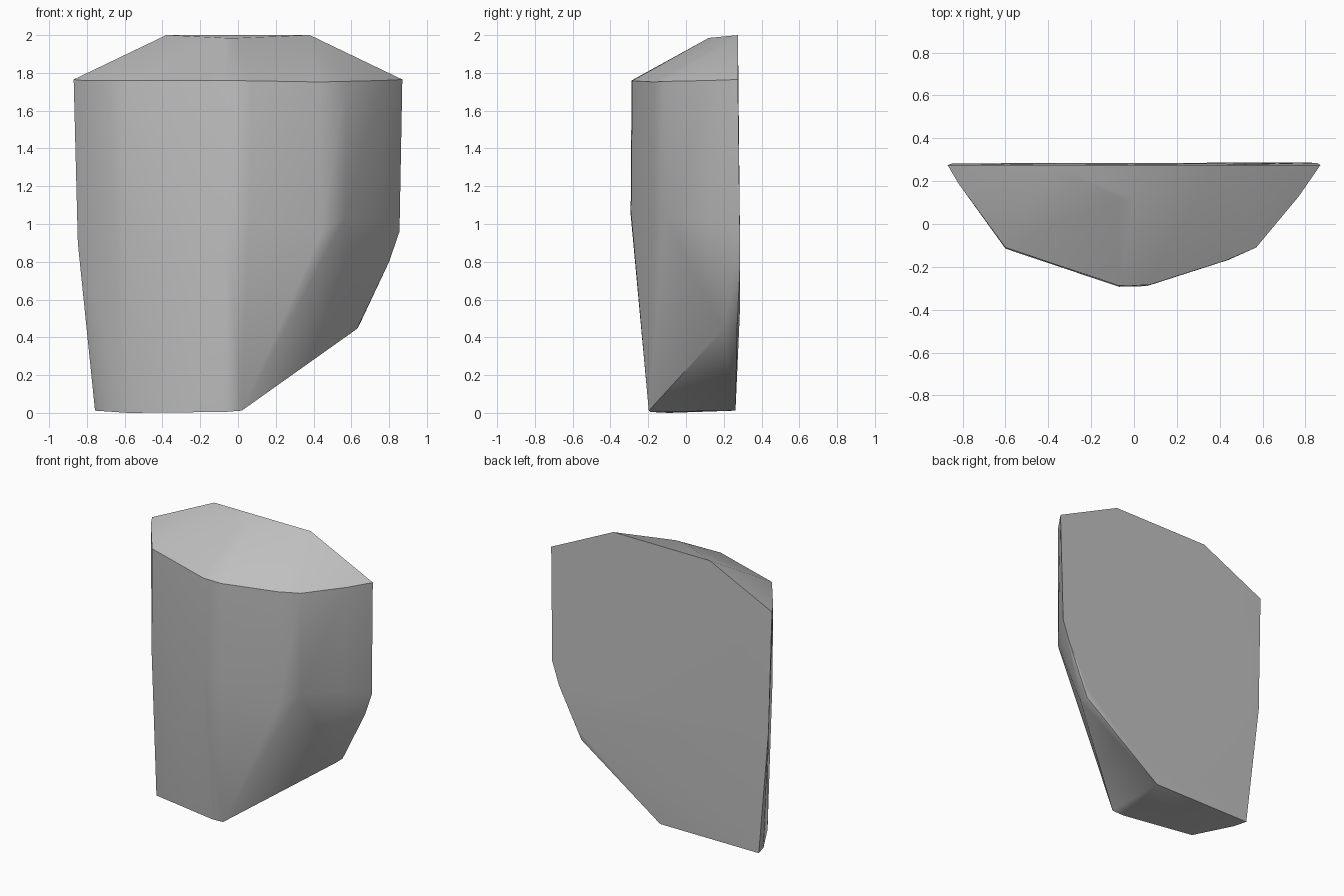
import bpy, bmesh
from math import radians

cube = bpy.data.objects.get("Cube")
if cube:
    bpy.data.objects.remove(cube, do_unlink=True)

# One plain stone colour
stone = bpy.data.materials.new("stone grey")
stone.use_nodes = True
colour = (0.53, 0.53, 0.53, 1)
stone.diffuse_color = colour
stone.node_tree.nodes["Principled BSDF"].inputs["Base Color"].default_value = colour

# Corners of the chipped half boulder, from crown to foot
crown = [(-.38, .275, 2), (.38, .275, 2), (-.07, .12, 1.985), (0, .12, 1.985)]
shoulder = [(-.87, .275, 1.765), (-.82, .19, 1.76), (-.6, -.11, 1.76),
            (-.07, -.288, 1.76), (.07, -.285, 1.758), (.43, -.17, 1.752),
            (.57, -.11, 1.755), (.77, .13, 1.76), (.87, .275, 1.765)]
waist = [(-.848, .283, .9), (-.6, -.115, 1.02), (-.07, -.293, 1.05),
         (.06, -.29, 1.05), (.44, -.168, .95), (.57, -.11, 1.04),
         (.75, .11, 1.02), (.855, .285, .96), (.8, .287, .8)]
chip = [(.63, .2, .445), (.635, .27, .45), (.66, .285, .53)]
foot = [(-.757, .262, .012), (-.73, .17, .01), (-.58, -.09, 0),
        (-.07, -.19, .005), (.02, -.197, .012), (.02, .262, .012)]

# Stretch a faceted skin over the corners
bm = bmesh.new()
for corner in crown + shoulder + waist + chip + foot:
    bm.verts.new(corner)
bmesh.ops.convex_hull(bm, input=bm.verts[:])
bmesh.ops.delete(bm, geom=[v for v in bm.verts if not v.link_faces], context='VERTS')
bmesh.ops.recalc_face_normals(bm, faces=bm.faces[:])
mesh = bpy.data.meshes.new("boulder")
bm.to_mesh(mesh)
bm.free()
mesh.materials.append(stone)

boulder = bpy.data.objects.new("boulder", mesh)
bpy.context.collection.objects.link(boulder)

# Soft facets with crisp outer edges
bpy.ops.object.select_all(action='DESELECT')
boulder.select_set(True)
bpy.context.view_layer.objects.active = boulder
bpy.ops.object.shade_smooth_by_angle(angle=radians(40))
soften = boulder.modifiers.new("soft facets", 'WEIGHTED_NORMAL')
soften.keep_sharp = True
